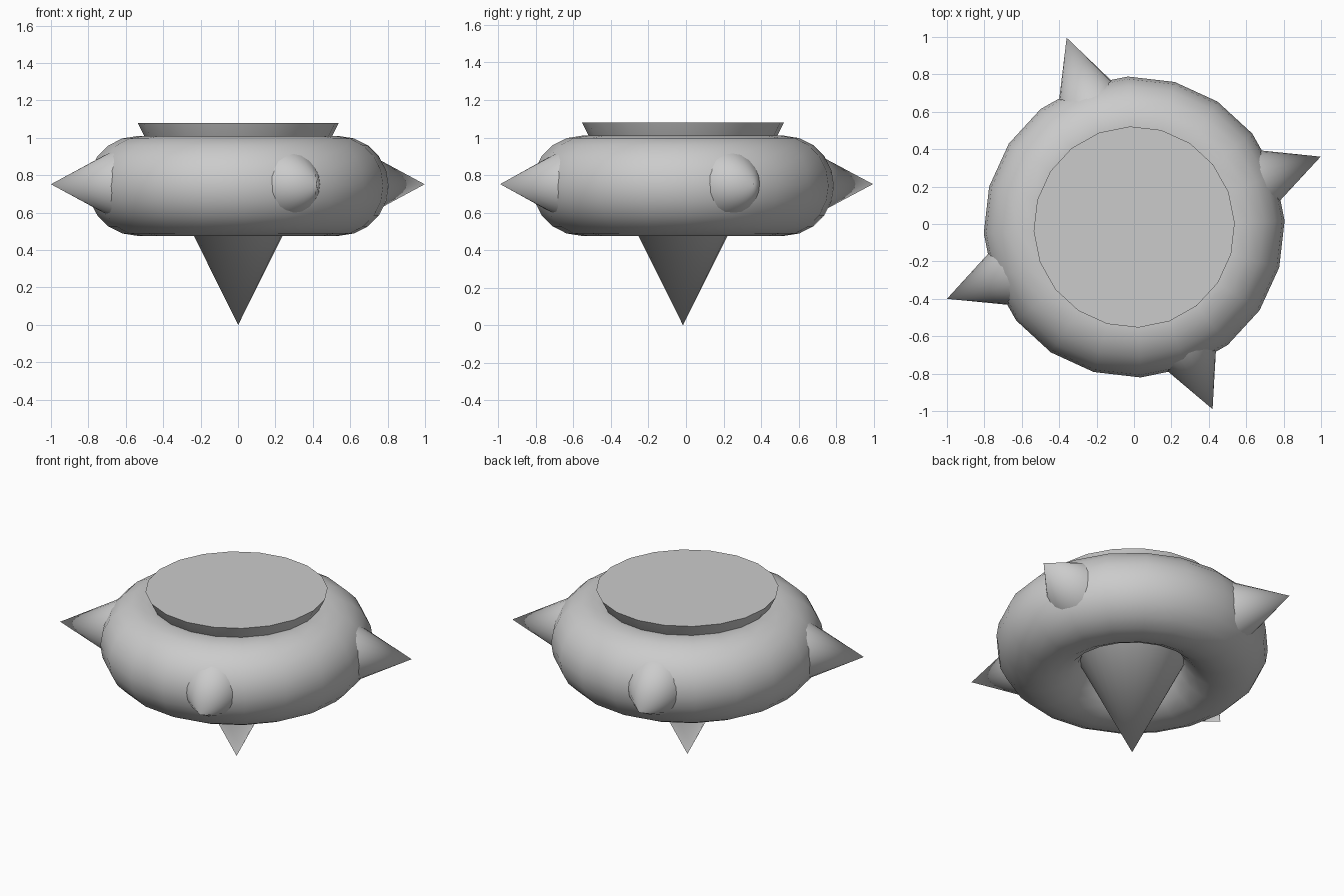
import bpy
from math import radians
from mathutils import Vector, Matrix

if "Cube" in bpy.data.objects:
    bpy.data.objects.remove(bpy.data.objects["Cube"])

CX, CY = 0.001, -0.016   # shared axis of body and ring
SIDES = 20
TWIST = Matrix.Rotation(radians(2.4), 4, 'Z')


def finish(name, matrix):
    ob = bpy.context.object
    ob.name = name
    ob.data.transform(matrix)
    bpy.ops.object.shade_smooth_by_angle(angle=radians(35))
    return ob


def cone(name, tip, direction, length, radius):
    # cone whose point sits at tip and faces along direction
    bpy.ops.mesh.primitive_cone_add(vertices=SIDES, radius1=radius, radius2=0, depth=length)
    rot = Vector(direction).to_track_quat('Z', 'Y').to_matrix().to_4x4()
    return finish(name, Matrix.Translation(tip) @ rot @ Matrix.Translation((0, 0, -length / 2)))


# Central body: large cone standing on its point
bpy.ops.mesh.primitive_cone_add(vertices=SIDES, radius1=0, radius2=0.538, depth=1.08)
finish("central_cone", Matrix.Translation((CX, CY, 0.54)) @ TWIST)

# Thick ring around the body
bpy.ops.mesh.primitive_torus_add(major_segments=SIDES, minor_segments=SIDES,
                                 major_radius=0.538, minor_radius=0.267)
finish("ring", Matrix.Translation((CX, CY, 0.743)) @ TWIST)

# Four spikes pointing outwards from the ring
tips = [(0.998, 0.36), (-0.36, 0.996), (-1.0, -0.40), (0.42, -0.99)]
for i, (x, y) in enumerate(tips):
    cone(f"spike_{i + 1}", (x, y, 0.752), (x - CX, y - CY, 0), 0.37, 0.185)
